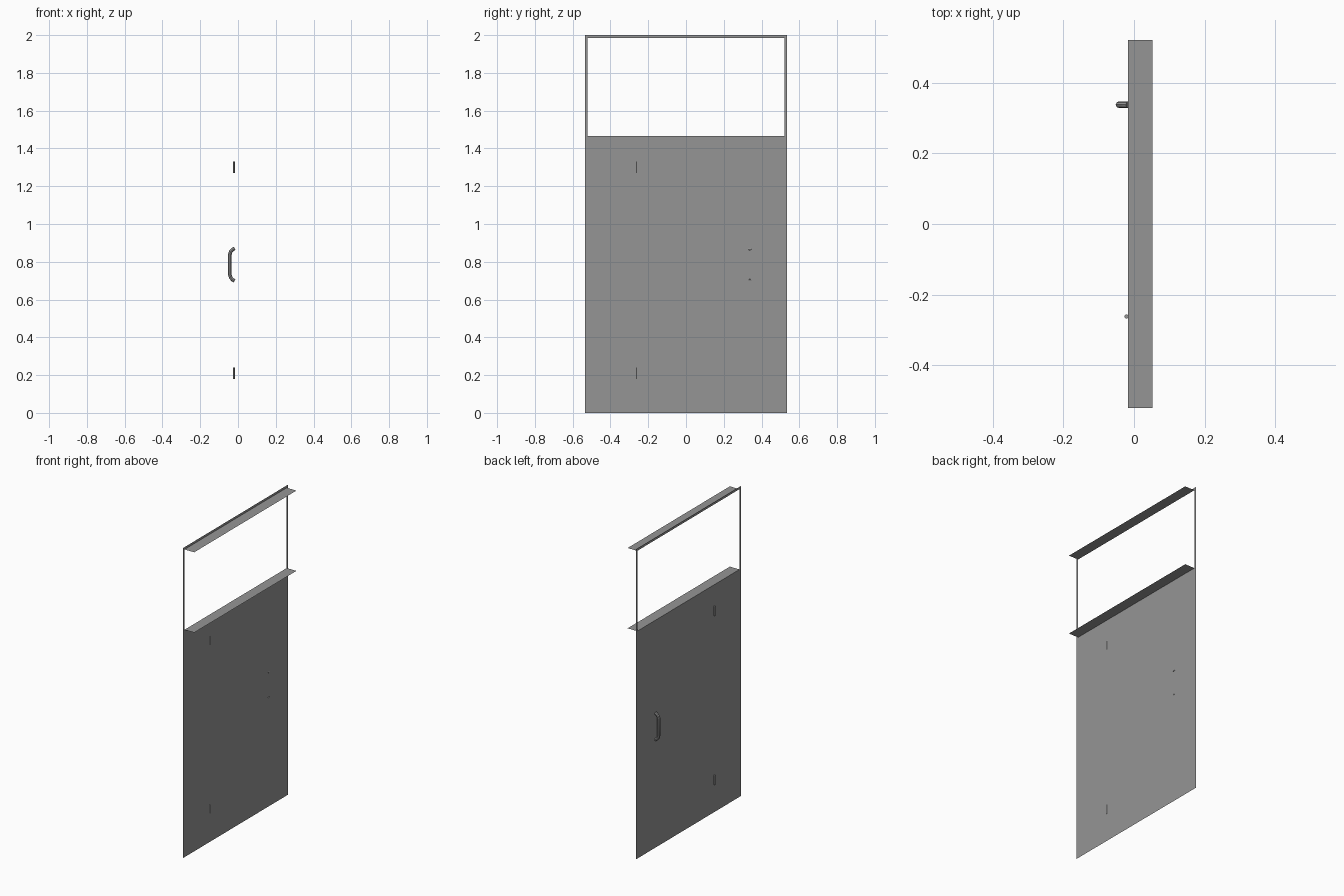
import bpy
import bmesh
from mathutils import Vector

cube = bpy.data.objects.get("Cube")
if cube:
    bpy.data.objects.remove(cube, do_unlink=True)

grey = bpy.data.materials.new("painted grey")
grey.use_nodes = True
grey.diffuse_color = (0.3, 0.3, 0.3, 1)
grey.node_tree.nodes["Principled BSDF"].inputs["Base Color"].default_value = (0.3, 0.3, 0.3, 1)

# Main dimensions
FACE_X = -0.017
SILL_X = 0.052
HALF_OUT, HALF_IN = 0.534, 0.521
SILL_Z, HEAD_Z, TOP_Z = 1.467, 1.985, 2.0


def sheet(name, corner, side_a, side_b):
    """Thin flat sheet spanned by two edge vectors."""
    c, a, b = Vector(corner), Vector(side_a), Vector(side_b)
    mesh = bpy.data.meshes.new(name)
    mesh.from_pydata([c, c + a, c + a + b, c + b], [], [(0, 1, 2, 3)])
    mesh.materials.append(grey)
    obj = bpy.data.objects.new(name, mesh)
    bpy.context.collection.objects.link(obj)
    return obj


def upright(name, y0, y1, z0, z1):
    return sheet(name, (FACE_X, y0, z0), (0, y1 - y0, 0), (0, 0, z1 - z0))


def ledge(name, z):
    return sheet(name, (FACE_X, -HALF_IN, z), (SILL_X - FACE_X, 0, 0), (0, 2 * HALF_IN, 0))


def tube(name, points, radius):
    """Round bar swept along a path, with closed ends."""
    curve = bpy.data.curves.new(name, "CURVE")
    curve.dimensions = "3D"
    curve.bevel_depth = radius
    curve.bevel_resolution = 2
    curve.use_fill_caps = True
    spline = curve.splines.new("POLY")
    spline.points.add(len(points) - 1)
    for p, co in zip(spline.points, points):
        p.co = (*co, 1)
    curve.materials.append(grey)
    obj = bpy.data.objects.new(name, curve)
    bpy.context.collection.objects.link(obj)
    bpy.ops.object.select_all(action="DESELECT")
    obj.select_set(True)
    bpy.context.view_layer.objects.active = obj
    bpy.ops.object.convert(target="MESH")
    bpy.ops.object.shade_smooth_by_angle()
    return obj


# Door skin and the slim frame round the window opening
upright("door_panel", -HALF_OUT, HALF_OUT, 0, SILL_Z)
upright("window_head", -HALF_OUT, HALF_OUT, HEAD_Z, TOP_Z)
upright("window_post_left", HALF_IN, HALF_OUT, SILL_Z, HEAD_Z)
upright("window_post_right", -HALF_OUT, -HALF_IN, SILL_Z, HEAD_Z)

# Reveals along the bottom and top of the opening
ledge("window_sill", SILL_Z)
ledge("window_soffit", HEAD_Z)

# Hinge pins
for name, z in (("lower_hinge", 0.21), ("upper_hinge", 1.3)):
    tube(name, [(-0.0215, -0.262, z - 0.03), (-0.0215, -0.262, z + 0.03)], 0.006)

# Pull handle, mirrored about its middle height
MID_Z, HANDLE_Y = 0.785, 0.338
half = [(-0.018, 0.086), (-0.027, 0.081), (-0.038, 0.07), (-0.0425, 0.056)]
path = [(x, HANDLE_Y, MID_Z + d) for x, d in half]
path += [(x, HANDLE_Y, MID_Z - d) for x, d in reversed(half)]
tube("pull_handle", path, 0.0095)
